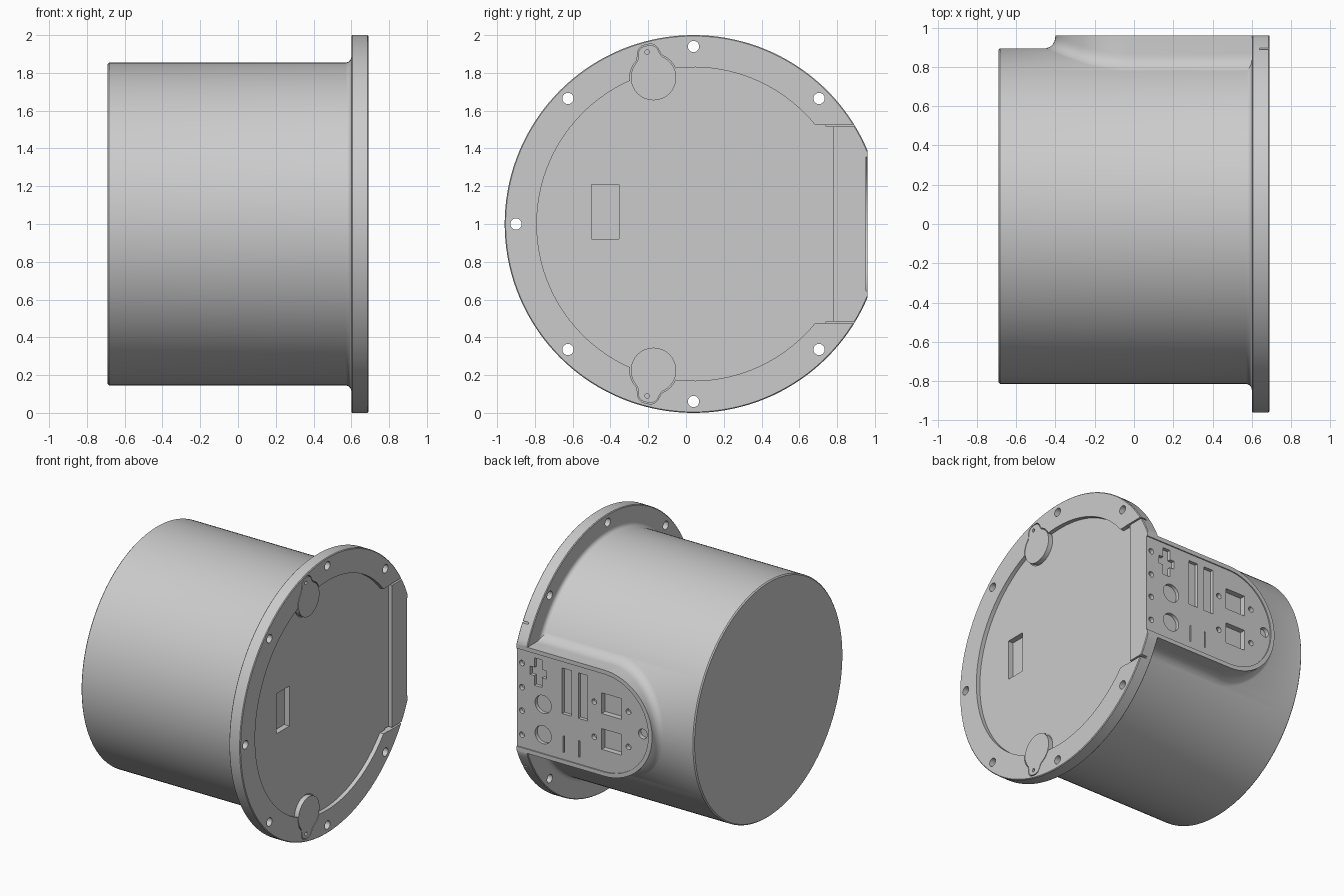
import bpy, bmesh
from math import sin, cos, pi, sqrt, asin, exp, atan2

if "Cube" in bpy.data.objects:
    bpy.data.objects.remove(bpy.data.objects["Cube"])

CY, CZ, R, FR = 0.04, 1.0, 0.855, 1.0      # axis position, drum and flange radius
FRONT, RIM, LEDGE = 0.69, 0.96, 0.66       # front face, side pad rim, lid level


def loft(bm, rings):
    """Closed skin through equal-sized rings, capped at both ends."""
    rows = [[bm.verts.new(p) for p in ring] for ring in rings]
    n = len(rows[0])
    for a, b in zip(rows, rows[1:]):
        for i in range(n):
            bm.faces.new((a[i], a[(i + 1) % n], b[(i + 1) % n], b[i]))
    bm.faces.new(rows[0])
    bm.faces.new(rows[-1][::-1])


def finish(bm, name):
    bmesh.ops.recalc_face_normals(bm, faces=bm.faces)
    me = bpy.data.meshes.new(name)
    bm.to_mesh(me)
    bm.free()
    ob = bpy.data.objects.new(name, me)
    bpy.context.collection.objects.link(ob)
    return ob


def prisms(name, items):
    """items: (axis, outline, low, high); outline is (y,z) for x and (x,z) for y."""
    bm = bmesh.new()
    for axis, pts, lo, hi in items:
        loft(bm, [[(t, a, b) if axis == 'x' else (a, t, b) for a, b in pts]
                  for t in (lo, hi)])
    return finish(bm, name)


def combine(ob, tool, op='DIFFERENCE'):
    m = ob.modifiers.new(op, 'BOOLEAN')
    m.operation, m.object, m.solver = op, tool, 'EXACT'
    bpy.context.view_layer.objects.active = ob
    bpy.ops.object.modifier_apply(modifier=m.name)
    bpy.data.objects.remove(tool)


def circle(a, b, r, n=24):
    return [(a + r * cos(2 * pi * i / n), b + r * sin(2 * pi * i / n)) for i in range(n)]


def rect(a, b, w, h):
    return [(a - w / 2, b - h / 2), (a + w / 2, b - h / 2),
            (a + w / 2, b + h / 2), (a - w / 2, b + h / 2)]


def shade(ob):
    bpy.ops.object.select_all(action='DESELECT')
    ob.select_set(True)
    bpy.context.view_layer.objects.active = ob
    bpy.ops.object.shade_smooth_by_angle(angle=0.5)


# Drum with filleted flange, turned about the x direction
prof = [(-FRONT, R - 0.008), (-FRONT + 0.008, R)]
prof += [(0.57 + 0.03 * sin(t * pi / 10), R + 0.03 - 0.03 * cos(t * pi / 10)) for t in range(6)]
prof += [(0.6, FR - 0.005), (0.605, FR), (FRONT - 0.005, FR), (FRONT, FR - 0.005)]
bm = bmesh.new()
loft(bm, [[(x, a, b) for a, b in circle(CY, CZ, r, 144)] for x, r in prof])
housing = finish(bm, "housing")

# Side connector pad: round-ended outline flaring into the drum
H, XC = 0.385, -0.015
outline = [(0.65, CZ + H, 0, 1), (0.3, CZ + H, 0, 1)]
outline += [(XC - H * sin(t * pi / 40), CZ + H * cos(t * pi / 40),
             -sin(t * pi / 40), cos(t * pi / 40)) for t in range(41)]
outline += [(0.3, CZ - H, 0, -1), (0.65, CZ - H, 0, -1)]
columns = []
for x, z, nx, nz in outline:
    r = 0.07 - 0.01 * abs(nz)
    dz = z + nz * r - CZ
    root = sqrt(R * R - dz * dz)
    yc = CY + root - 0.002
    yb = yc + dz / root * nz * r
    ya = yb + r
    col = [(x, 1.02, z)]
    for k in range(8):
        t = k / 7
        d = t * t * r
        y = (1 - t) ** 2 * ya + 2 * t * (1 - t) * yb + t * t * yc
        col.append((x + nx * d, y, z + nz * d))
    col.append((x + nx * r, 0.5, z + nz * r))
    columns.append(col)
bm = bmesh.new()
loft(bm, [list(ring) for ring in zip(*columns)])
combine(housing, finish(bm, "pad"), 'UNION')

# Flat side and bolt holes (none at the flat)
cuts = [('y', rect(0, 1, 3, 3), RIM, 1.3)]
cuts += [('x', circle(CY + 0.94 * cos(i * pi / 4), CZ + 0.94 * sin(i * pi / 4), 0.03), 0.5, 0.8)
         for i in range(1, 8)]
combine(housing, prisms("flat_and_bolts", cuts))

# Recessed front lid
a0 = asin(0.525 / 0.83)
lid = [(CY + 0.83 * cos(a), CZ + 0.83 * sin(a))
       for a in (a0 + (2 * pi - 2 * a0) * i / 96 for i in range(97))]
lid += [(0.78, CZ - 0.525), (0.78, CZ + 0.525)]
combine(housing, prisms("lid_recess", [('x', lid, LEDGE, 0.8)]))


# Turning latches, mirrored top and bottom
def latch(s, grow):
    tail = atan2(0.165, -0.035)
    pts = []
    for i in range(72):
        a = -pi + 2 * pi * i / 72
        r = 0.12 + grow + 0.053 * exp(-(a / 0.42) ** 4)
        pts.append((-0.172 + r * cos(tail + a), CZ + s * (0.775 + r * sin(tail + a))))
    return pts


cuts = [('x', rect(-0.427, 1.065, 0.145, 0.29), 0.62, 0.8)]
for s in (1, -1):
    cuts.append(('x', latch(s, 0.006), LEDGE - 0.006, 0.8))
    cuts.append(('x', rect(0.86, CZ + s * 0.522, 0.24, 0.012), 0.64, 0.8))
combine(housing, prisms("window_and_gaps", cuts))
for s, name in ((1, "upper_latch"), (-1, "lower_latch")):
    ob = prisms(name, [('x', latch(s, 0), LEDGE - 0.006, FRONT)])
    combine(ob, prisms("pin", [('x', circle(-0.206, CZ + s * 0.91, 0.012, 16), 0.67, 0.8)]))
    shade(ob)

# Sunken connector panel inside the pad rim
h = 0.355
panel = [(0.8, CZ + h)]
panel += [(XC - h * sin(t * pi / 32), CZ + h * cos(t * pi / 32)) for t in range(33)]
panel += [(0.8, CZ - h)]
combine(housing, prisms("panel_recess", [('y', panel, RIM - 0.008, 1.2)]))

# Connector openings: round, slotted, square and cross-shaped
shapes = [(circle(0.65, z, 0.02, 16), 0.03) for z in (0.735, 0.91, 1.08, 1.255)]
shapes += [(circle(x, z, 0.02, 16), 0.03) for x in (0.07, -0.205) for z in (0.875, 1.13)]
shapes += [(circle(0.48, z, 0.065, 32), 0.025) for z in (0.78, 1.0)]
shapes += [(circle(-0.32, 1.0, 0.035), 0.03)]
shapes += [(rect(x, 1.14, 0.075, 0.33), 0.025) for x in (0.16, 0.29)]
shapes += [(rect(x, 0.755, 0.01, 0.12), 0.025) for x in (0.19, 0.315)]
shapes += [(rect(-0.07, z, 0.16, 0.15), 0.04) for z in (0.875, 1.135)]
w, L, T = 0.03, 0.065, 0.1
quarter = [(w, T), (w, w), (L, w)]
cross = quarter + [(a, -b) for a, b in quarter[::-1]]
cross += [(-a, -b) for a, b in quarter] + [(-a, b) for a, b in quarter[::-1]]
shapes += [([(0.52 + a, 1.22 + b) for a, b in cross], 0.025)]
combine(housing, prisms("openings", [('y', p, RIM - 0.008 - d, 1.2) for p, d in shapes]))
shade(housing)
